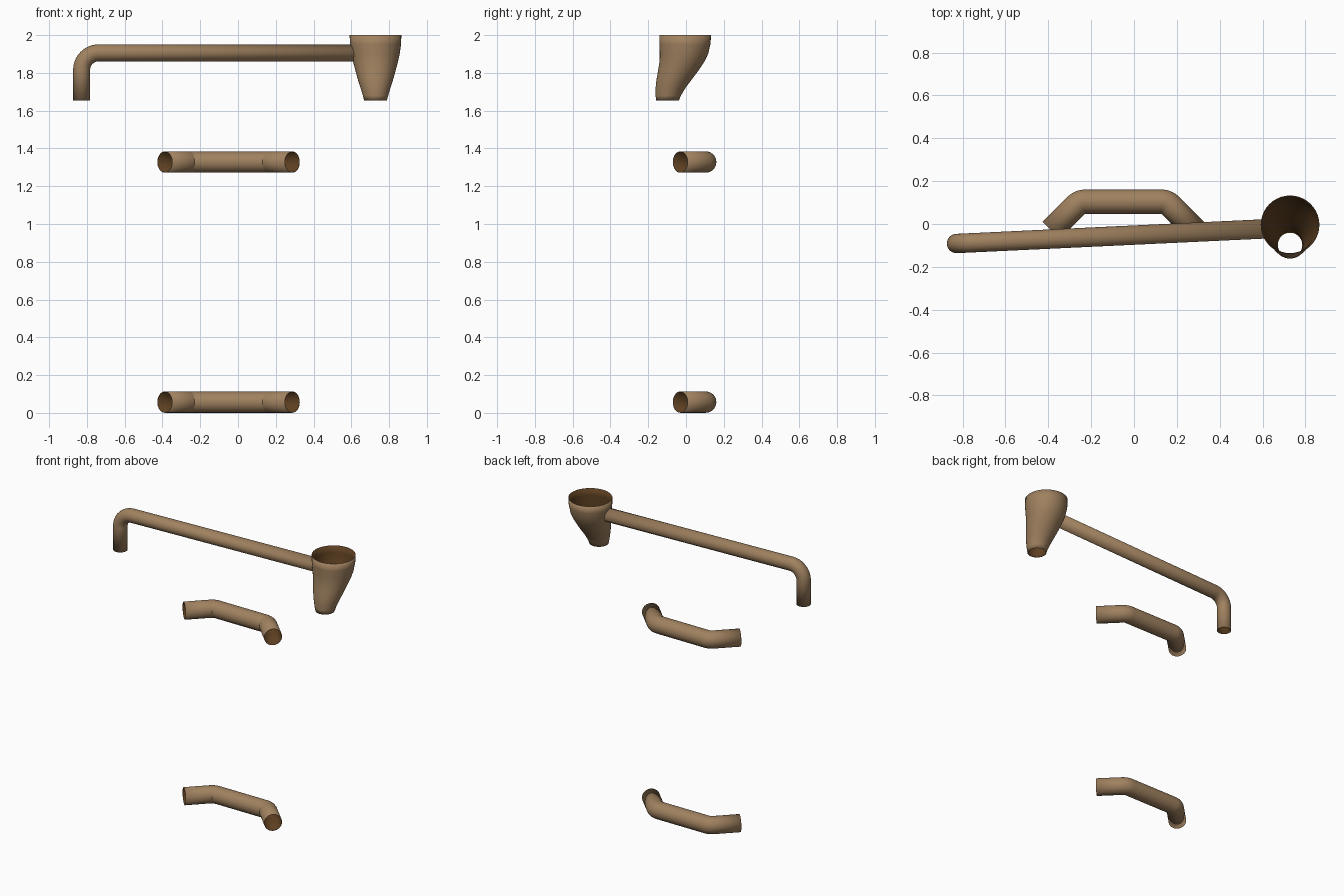
import bpy, bmesh, math
from mathutils import Vector, Quaternion

if "Cube" in bpy.data.objects:
    bpy.data.objects.remove(bpy.data.objects["Cube"], do_unlink=True)

SIDES = 40


def material(name, rgb):
    m = bpy.data.materials.new(name)
    m.use_nodes = True
    color = (*rgb, 1)
    m.diffuse_color = color
    m.node_tree.nodes["Principled BSDF"].inputs["Base Color"].default_value = color
    return m


tan = material("tan_outside", (0.35, 0.22, 0.115))
dark = material("dark_brown_inside", (0.11, 0.05, 0.015))


def loft(name, rings):
    """Skin a list of rings into an open shell with a thin dark lining."""
    bm = bmesh.new()
    loops = [[bm.verts.new(p) for p in ring] for ring in rings]
    for a, b in zip(loops, loops[1:]):
        for i in range(SIDES):
            j = (i + 1) % SIDES
            bm.faces.new((a[i], a[j], b[j], b[i]))
    mesh = bpy.data.meshes.new(name)
    bm.to_mesh(mesh)
    bm.free()
    mesh.materials.append(tan)
    mesh.materials.append(dark)
    obj = bpy.data.objects.new(name, mesh)
    bpy.context.collection.objects.link(obj)
    bpy.ops.object.select_all(action='DESELECT')
    obj.select_set(True)
    bpy.context.view_layer.objects.active = obj
    bpy.ops.object.shade_smooth_by_angle(angle=math.radians(35))
    wall = obj.modifiers.new("wall", 'SOLIDIFY')
    wall.thickness = 0.003
    wall.offset = -1
    wall.material_offset = 1
    return obj


def circle(center, u, v, radius):
    angles = [2 * math.pi * i / SIDES for i in range(SIDES)]
    return [center + radius * (math.cos(a) * u + math.sin(a) * v) for a in angles]


def tube(name, corners, radius, bend, trim=None, steps=10):
    """Sweep a circle along a planar path with rounded corners."""
    pts = [Vector(c) for c in corners]
    normal = (pts[1] - pts[0]).cross(pts[2] - pts[1]).normalized()
    path = [(pts[0], (pts[1] - pts[0]).normalized())]
    for a, b, c in zip(pts, pts[1:], pts[2:]):
        d0, d1 = (b - a).normalized(), (c - b).normalized()
        turn = d0.angle(d1)
        start = b - d0 * bend * math.tan(turn / 2)
        pivot = start + normal.cross(d0) * bend
        for k in range(steps + 1):
            q = Quaternion(normal, turn * k / steps)
            path.append((pivot + q @ (start - pivot), q @ d0))
    path.append((pts[-1], (pts[-1] - pts[-2]).normalized()))
    rings = [circle(p, normal.cross(t), normal, radius) for p, t in path]
    if trim:
        rings[-1] = [trim(p) for p in rings[-1]]
    return loft(name, rings)


# Slanted cup: height, y of the centre, radius
CUP_X = 0.728
cup = [(1.653, -0.098, 0.060), (1.68, -0.094, 0.067), (1.72, -0.082, 0.079),
       (1.76, -0.065, 0.092), (1.81, -0.042, 0.106), (1.86, -0.021, 0.119),
       (1.90, -0.011, 0.128), (1.95, -0.006, 0.135), (2.0, -0.004, 0.137)]
loft("cup", [circle(Vector((CUP_X, y, z)), Vector((1, 0, 0)), Vector((0, 1, 0)), r)
             for z, y, r in cup])


def meet_cup(p):
    """Slide a point along x onto the cup wall."""
    for (z0, y0, r0), (z1, y1, r1) in zip(cup, cup[1:]):
        if z0 <= p.z <= z1:
            f = (p.z - z0) / (z1 - z0)
            y, r = y0 + f * (y1 - y0), r0 + f * (r1 - r0)
            return Vector((CUP_X - math.sqrt(r * r - (p.y - y) ** 2), p.y, p.z))
    return p


# Long pipe with a downturned end, running into the cup
tube("long_pipe", [(-0.828, -0.091, 1.653), (-0.828, -0.091, 1.906), (0.61, -0.023, 1.906)],
     0.045, 0.09, meet_cup)

# Two matching bracket-shaped handles
for label, z in (("lower_handle", 0.057), ("upper_handle", 1.328)):
    tube(label, [(-0.387, -0.03, z), (-0.253, 0.104, z), (0.153, 0.104, z), (0.287, -0.03, z)],
         0.0565, 0.058)
